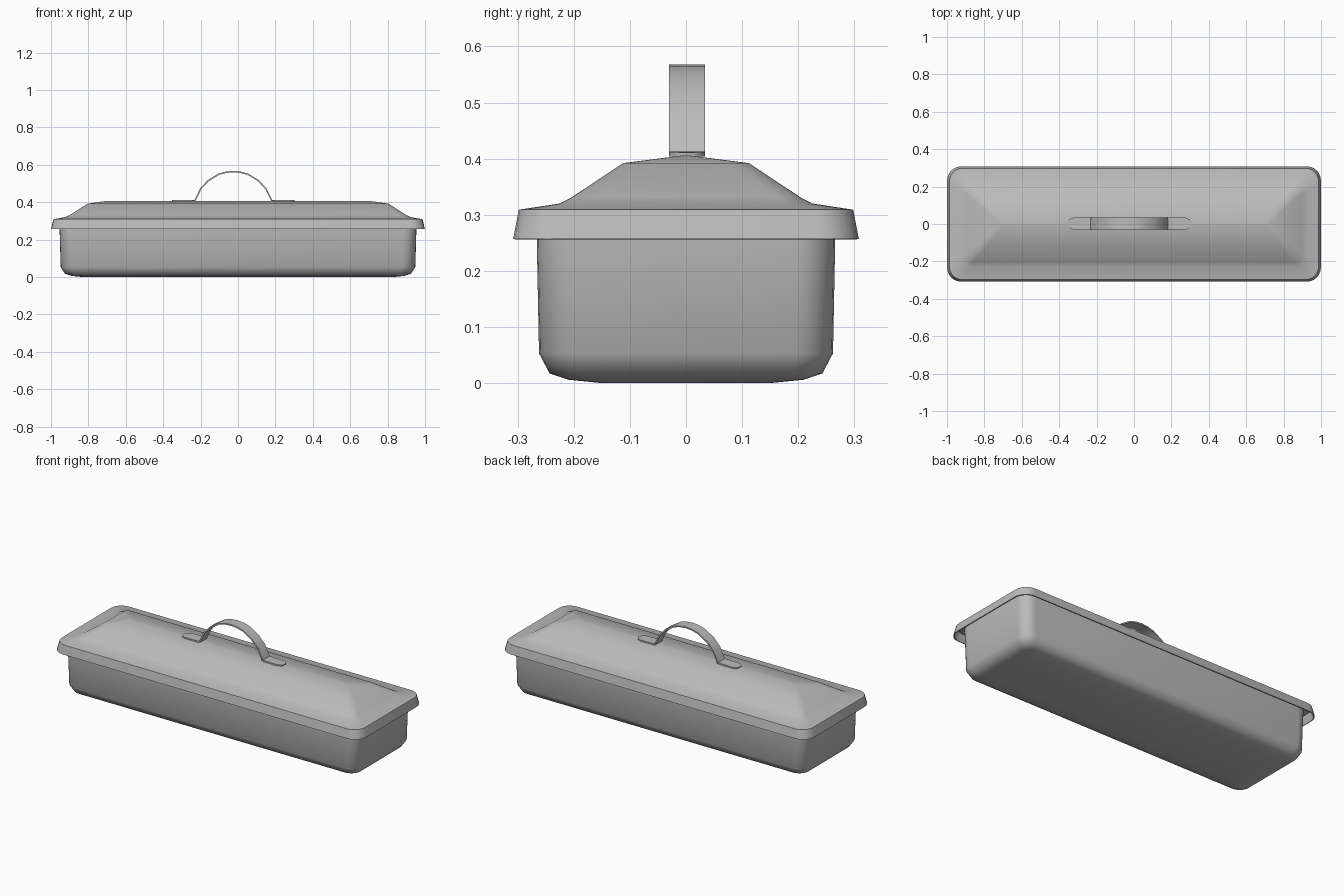
import bpy, math

old = bpy.data.objects.get("Cube")
if old:
    bpy.data.objects.remove(old, do_unlink=True)

GREY = (0.5, 0.5, 0.5, 1)
metal = bpy.data.materials.new("grey metal")
metal.use_nodes = True
metal.diffuse_color = GREY
metal.node_tree.nodes["Principled BSDF"].inputs["Base Color"].default_value = GREY


def make(name, verts, faces, thickness, angle=50):
    """Mesh object with a thin wall and smooth shading that keeps sharp edges."""
    mesh = bpy.data.meshes.new(name)
    mesh.from_pydata(verts, [], faces)
    mesh.materials.append(metal)
    obj = bpy.data.objects.new(name, mesh)
    bpy.context.collection.objects.link(obj)
    wall = obj.modifiers.new("wall", 'SOLIDIFY')
    wall.thickness = thickness
    wall.offset = -1
    bpy.ops.object.select_all(action='DESELECT')
    obj.select_set(True)
    bpy.context.view_layer.objects.active = obj
    bpy.ops.object.modifier_apply(modifier="wall")
    bpy.ops.object.shade_smooth_by_angle(angle=math.radians(angle))
    return obj


def rounded_ring(hx, hy, z, r, steps=6):
    """Counter-clockwise rounded rectangle at height z."""
    ring = []
    for k, (sx, sy) in enumerate([(1, 1), (-1, 1), (-1, -1), (1, -1)]):
        for i in range(steps + 1):
            a = (k + i / steps) * math.pi / 2
            ring.append((sx * (hx - r) + r * math.cos(a),
                         sy * (hy - r) + r * math.sin(a), z))
    return ring


def loft(name, rings, thickness, cap_bottom=False, cap_top=False):
    loops = [rounded_ring(*ring) for ring in rings]
    n = len(loops[0])
    verts = [v for loop in loops for v in loop]
    faces = []
    for k in range(len(loops) - 1):
        for i in range(n):
            j = (i + 1) % n
            faces.append((k * n + i, k * n + j, (k + 1) * n + j, (k + 1) * n + i))
    if cap_bottom:
        faces.append(tuple(reversed(range(n))))
    if cap_top:
        faces.append(tuple(range(len(verts) - n, len(verts))))
    return make(name, verts, faces, thickness)


# Deep tray, open at the top with a lip hidden under the lid
loft("tray", [
    (0.83, 0.15, 0.0, 0.03),
    (0.89, 0.21, 0.006, 0.05),
    (0.925, 0.243, 0.017, 0.06),
    (0.948, 0.262, 0.053, 0.07),
    (0.954, 0.266, 0.257, 0.07),
    (0.956, 0.267, 0.29, 0.07),
    (0.978, 0.288, 0.297, 0.07),
], 0.005, cap_bottom=True)

# Lid: skirt, flat shoulder, sloped sides and a shallow ridge
loft("lid", [
    (0.999, 0.308, 0.257, 0.075),
    (0.987, 0.298, 0.309, 0.07),
    (0.925, 0.225, 0.32, 0.05),
    (0.9, 0.204, 0.331, 0.04),
    (0.805, 0.112, 0.392, 0.03),
    (0.71, 0.003, 0.406, 0.003),
], 0.006, cap_top=True)

# Strap handle: half of the profile as (distance from middle, height, half width)
half = [(0.328, 0.411, 0.012), (0.32, 0.412, 0.024), (0.3, 0.412, 0.032),
        (0.222, 0.413, 0.032), (0.207, 0.413, 0.032), (0.177, 0.475, 0.032),
        (0.137, 0.518, 0.032), (0.08, 0.553, 0.032), (0.04, 0.564, 0.032)]
profile = [(-d, z, w) for d, z, w in half] + [(0, 0.568, 0.032)]
profile += [(d, z, w) for d, z, w in reversed(half)]
strap = []
for d, z, w in profile:
    strap += [(d - 0.025, 0.002 - w, z), (d - 0.025, 0.002 + w, z)]
quads = [(2 * i, 2 * i + 2, 2 * i + 3, 2 * i + 1) for i in range(len(profile) - 1)]
make("handle", strap, quads, 0.008, 40)
